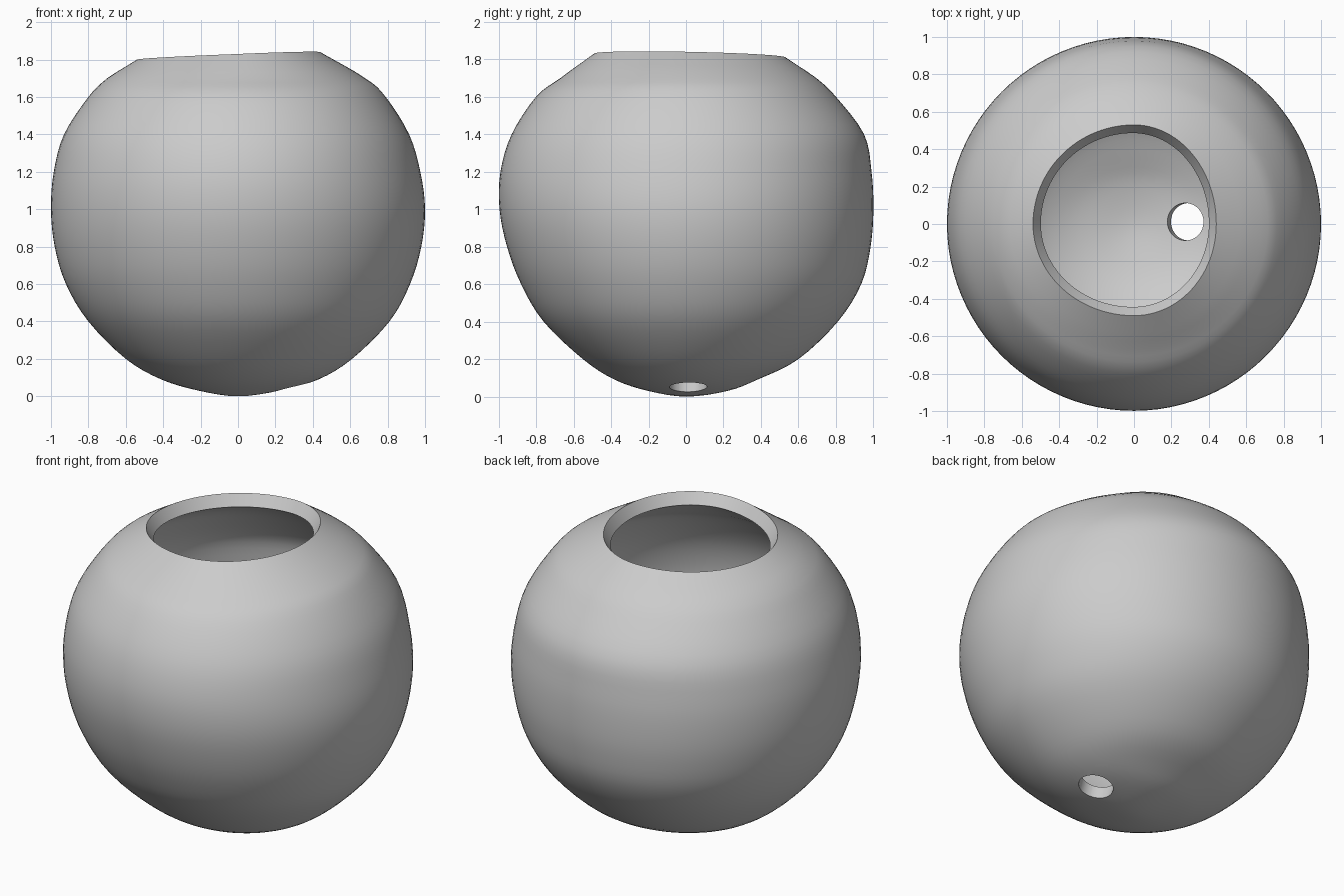
import bpy, bmesh, math
from mathutils import Vector

cube = bpy.data.objects.get("Cube")
if cube:
    bpy.data.objects.remove(cube, do_unlink=True)

WALL = 0.08      # wall thickness
SEGMENTS = 96    # points around each ring
STEPS = 4        # rings per profile row

# Height, then reach towards -x, +x, -y, +y
ROWS = [
    (0.00, 0.00, 0.00, 0.00, 0.00),
    (0.03, 0.21, 0.22, 0.20, 0.22),
    (0.09, 0.41, 0.43, 0.38, 0.38),
    (0.20, 0.60, 0.61, 0.55, 0.60),
    (0.40, 0.80, 0.81, 0.76, 0.81),
    (0.60, 0.92, 0.92, 0.88, 0.935),
    (0.80, 0.98, 0.98, 0.955, 0.985),
    (1.00, 1.00, 1.00, 0.995, 1.00),
    (1.20, 0.985, 0.975, 0.99, 0.99),
    (1.40, 0.93, 0.915, 0.93, 0.95),
    (1.60, 0.80, 0.79, 0.80, 0.80),
    (1.70, 0.70, 0.68, 0.67, 0.695),
    (1.82, 0.54, 0.44, 0.49, 0.53),
]


def clay_material():
    mat = bpy.data.materials.new("light_grey")
    mat.use_nodes = True
    colour = (0.6, 0.6, 0.6, 1.0)
    mat.diffuse_color = colour
    bsdf = next(n for n in mat.node_tree.nodes if n.type == 'BSDF_PRINCIPLED')
    bsdf.inputs["Base Color"].default_value = colour
    return mat


def smooth_rows(rows, steps):
    """Catmull-Rom curve through the rows."""
    below = [rows[1][0]] + [-v for v in rows[1][1:]]
    above = [2 * a - b for a, b in zip(rows[-1], rows[-2])]
    pts = [below, *rows, above]
    out = []
    for i in range(1, len(pts) - 2):
        for s in range(steps):
            t = s / steps
            out.append([0.5 * (2 * b + (c - a) * t + (2 * a - 5 * b + 4 * c - d) * t ** 2
                               + (3 * b - a - 3 * c + d) * t ** 3)
                        for a, b, c, d in zip(*pts[i - 1:i + 3])])
    out.append(list(rows[-1]))
    return out


def ring_point(row, angle):
    z, left, right, front, back = row
    c, s = math.cos(angle), math.sin(angle)
    tilt = max(0.0, (z - 1.7) / 0.12)   # the rim leans slightly
    return (c * (right if c > 0 else left), s * (back if s > 0 else front),
            z + tilt * (0.02 * c - 0.01 * s))


def apply_modifiers(obj):
    bpy.ops.object.select_all(action='DESELECT')
    obj.select_set(True)
    bpy.context.view_layer.objects.active = obj
    for mod in list(obj.modifiers):
        bpy.ops.object.modifier_apply(modifier=mod.name)


# Outer skin of the round pot
bm = bmesh.new()
rings = [[bm.verts.new(ring_point(row, 2 * math.pi * k / SEGMENTS)) for k in range(SEGMENTS)]
         for row in smooth_rows(ROWS, STEPS)[1:]]
pole = bm.verts.new((0, 0, 0))
for k in range(SEGMENTS):
    n = (k + 1) % SEGMENTS
    bm.faces.new((pole, rings[0][n], rings[0][k]))
    for low, high in zip(rings, rings[1:]):
        bm.faces.new((low[k], low[n], high[n], high[k]))
mesh = bpy.data.meshes.new("round_pot")
bm.to_mesh(mesh)
bm.free()
pot = bpy.data.objects.new("round_pot", mesh)
bpy.context.collection.objects.link(pot)
mesh.materials.append(clay_material())

# Drain hole cutter, square to the underside
bpy.ops.mesh.primitive_cylinder_add(vertices=48, radius=0.1, depth=0.4,
                                    location=(0.295, 0.012, 0.048))
cutter = bpy.context.object
cutter.name = "drain_cutter"
cutter.rotation_euler = Vector((-0.24, 0, 0.97)).to_track_quat('Z', 'Y').to_euler()
cutter.hide_render = True

# Wall thickness, then the drain hole
shell = pot.modifiers.new("wall", 'SOLIDIFY')
shell.thickness = WALL
shell.offset = -1
shell.use_even_offset = True
drain = pot.modifiers.new("drain", 'BOOLEAN')
drain.operation = 'DIFFERENCE'
drain.solver = 'EXACT'
drain.object = cutter
apply_modifiers(pot)
bpy.data.objects.remove(cutter, do_unlink=True)

bpy.ops.object.shade_smooth_by_angle(angle=math.radians(35))
